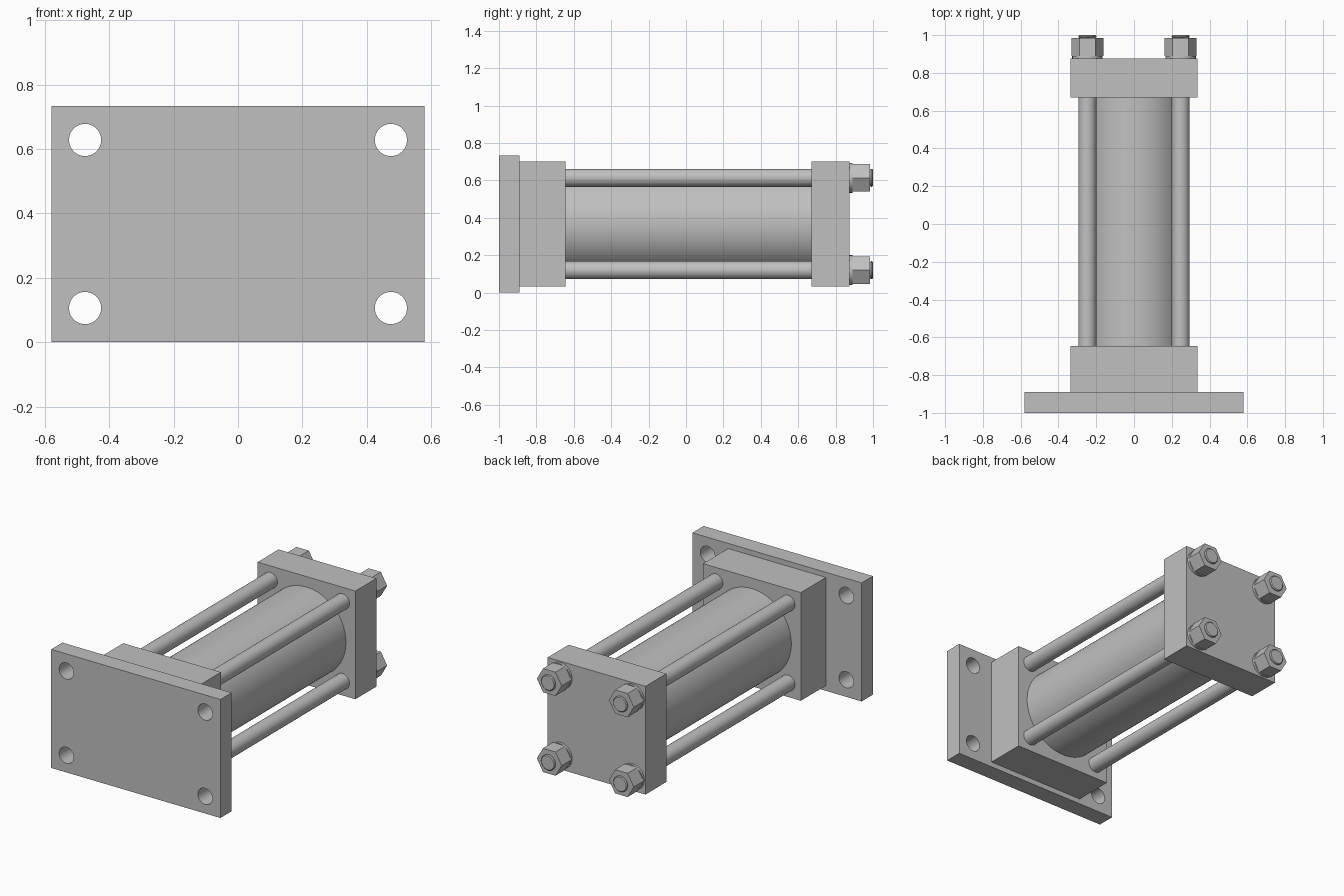
import bpy
from math import pi, radians

cube = bpy.data.objects.get("Cube")
if cube:
    bpy.data.objects.remove(cube, do_unlink=True)

MID = 0.367    # height of the cylinder axis
ROD = 0.247    # tie rod offset from the axis
CORNERS = {"lower_right": (-1, -1), "lower_left": (1, -1),
           "upper_right": (-1, 1), "upper_left": (1, 1)}

steel = bpy.data.materials.new("grey steel")
steel.use_nodes = True
GREY = (0.53, 0.53, 0.53, 1)
steel.diffuse_color = GREY
steel.node_tree.nodes["Principled BSDF"].inputs["Base Color"].default_value = GREY


def finish(name, bevel=0):
    obj = bpy.context.object
    obj.name = name
    obj.data.materials.append(steel)
    bpy.ops.object.transform_apply(location=False, rotation=True, scale=True)
    if bevel:
        mod = obj.modifiers.new("chamfer", "BEVEL")
        mod.width = bevel
        mod.segments = 1
        mod.limit_method = "ANGLE"
        mod.angle_limit = radians(70)
        bpy.ops.object.modifier_apply(modifier=mod.name)
    return obj


def block(name, width, height, y0, y1):
    bpy.ops.mesh.primitive_cube_add(size=1, location=(0, (y0 + y1) / 2, MID))
    bpy.context.object.scale = (width, y1 - y0, height)
    return finish(name)


def bar(name, x, z, radius, y0, y1, sides=48, bevel=0):
    # Round or hexagonal bar lying along y
    bpy.ops.mesh.primitive_cylinder_add(
        vertices=sides, radius=radius, depth=y1 - y0,
        location=(x, (y0 + y1) / 2, z), rotation=(pi / 2, 0, 0))
    obj = finish(name, bevel)
    if sides > 6:
        bpy.ops.object.shade_smooth_by_angle(angle=radians(30))
    return obj


# Mounting plate with four through holes
plate = block("mounting_plate", 1.16, 2 * MID, -1, -0.89)
for corner, (sx, sz) in CORNERS.items():
    cutter = bar(corner + "_hole_cutter", sx * 0.475, MID + sz * 0.261, 0.05, -1.1, -0.8)
    bpy.context.view_layer.objects.active = plate
    hole = plate.modifiers.new("hole", "BOOLEAN")
    hole.object = cutter
    hole.solver = "EXACT"
    bpy.ops.object.modifier_apply(modifier=hole.name)
    bpy.data.objects.remove(cutter, do_unlink=True)
bpy.ops.object.select_all(action="DESELECT")
plate.select_set(True)
bpy.context.view_layer.objects.active = plate
bpy.ops.object.shade_smooth_by_angle(angle=radians(30))

# End blocks and the barrel between them
block("front_block", 0.67, 0.67, -0.89, -0.645)
block("rear_block", 0.67, 0.67, 0.67, 0.875)
bar("barrel", 0, MID, 0.27, -0.645, 0.67, sides=96)

# Tie rods with washers, hexagon nuts and protruding ends
for corner, (sx, sz) in CORNERS.items():
    x, z = sx * ROD, MID + sz * ROD
    bar(corner + "_tie_rod", x, z, 0.048, -0.645, 0.67)
    bar(corner + "_washer", x, z, 0.08, 0.875, 0.89)
    nut = bar(corner + "_nut", x, z, 0.085, 0.89, 0.985, sides=6)
    # Turn the hexagon so that its corners point sideways
    nut.rotation_euler.y = pi / 6
    bar(corner + "_rod_end", x, z, 0.048, 0.985, 1.0, bevel=0.005)
